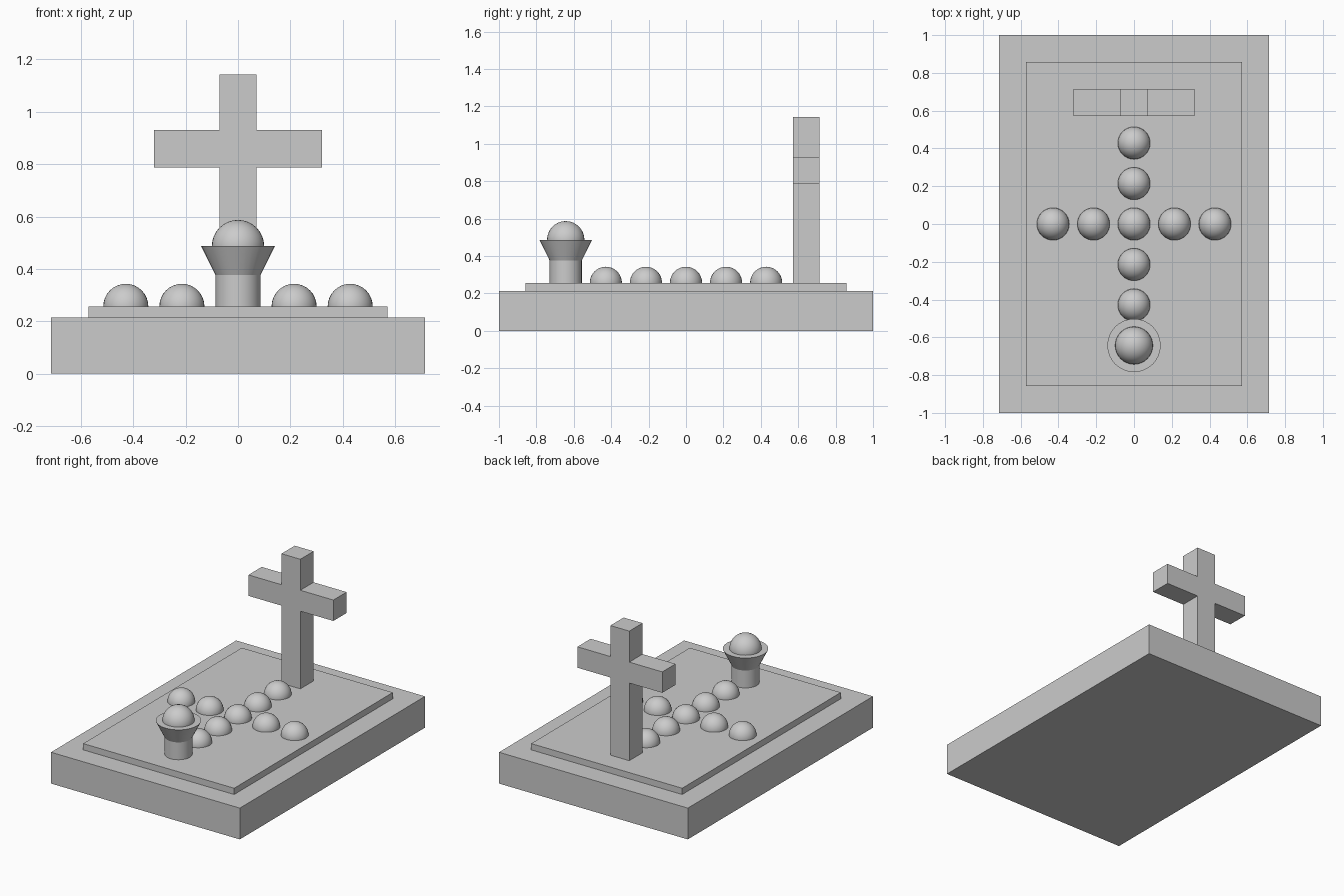
import bpy, bmesh, math

if "Cube" in bpy.data.objects:
    bpy.data.objects.remove(bpy.data.objects["Cube"])

stone = bpy.data.materials.new("light_grey_stone")
stone.diffuse_color = (0.6, 0.6, 0.6, 1)
stone.use_nodes = True
stone.node_tree.nodes["Principled BSDF"].inputs["Base Color"].default_value = stone.diffuse_color


def finish(name, bm, smooth=False):
    bmesh.ops.recalc_face_normals(bm, faces=bm.faces)
    me = bpy.data.meshes.new(name)
    bm.to_mesh(me)
    bm.free()
    me.materials.append(stone)
    ob = bpy.data.objects.new(name, me)
    bpy.context.collection.objects.link(ob)
    if smooth:
        bpy.ops.object.select_all(action='DESELECT')
        bpy.context.view_layer.objects.active = ob
        ob.select_set(True)
        bpy.ops.object.shade_smooth_by_angle(angle=math.radians(35))
    return ob


def prism(name, outline, extrude):
    bm = bmesh.new()
    face = bm.faces.new([bm.verts.new(p) for p in outline])
    ext = bmesh.ops.extrude_face_region(bm, geom=[face])
    verts = [v for v in ext["geom"] if isinstance(v, bmesh.types.BMVert)]
    bmesh.ops.translate(bm, verts=verts, vec=extrude)
    return finish(name, bm)


def slab(name, x, y, z0, z1):
    return prism(name, [(-x, -y, z0), (x, -y, z0), (x, y, z0), (-x, y, z0)], (0, 0, z1 - z0))


def ball(name, r, loc):
    bm = bmesh.new()
    bmesh.ops.create_uvsphere(bm, u_segments=32, v_segments=16, radius=r)
    ob = finish(name, bm, True)
    ob.location = loc


def frustum(name, r0, r1, z0, z1, y):
    bm = bmesh.new()
    bmesh.ops.create_cone(bm, cap_ends=True, segments=32, radius1=r0, radius2=r1, depth=z1 - z0)
    ob = finish(name, bm, True)
    ob.location = (0, y, (z0 + z1) / 2)


# Stepped grave base
TOP = 0.257
slab("base", 0.714, 1.0, 0, 0.214)
slab("upper_slab", 0.571, 0.857, 0.214, TOP)

# Upright cross: half outline mirrored
half = [(0.0715, TOP), (0.0715, 0.788), (0.321, 0.788),
        (0.321, 0.931), (0.0715, 0.931), (0.0715, 1.143)]
outline = half + [(-x, z) for x, z in reversed(half)]
prism("cross", [(x, 0.5715, z) for x, z in outline], (0, 0.143, 0))

# Cross-shaped arrangement of round flowers
STEP = 0.2143
for i in range(-2, 3):
    ball("flower", 0.086, (0, i * STEP, TOP))
    if i:
        ball("flower", 0.086, (i * STEP, 0, TOP))

# Vase with bouquet
VY = -0.643
frustum("vase_stem", 0.086, 0.086, TOP, 0.376, VY)
frustum("vase_bowl", 0.086, 0.141, 0.376, 0.487, VY)
ball("bouquet", 0.1, (0, VY, 0.487))
